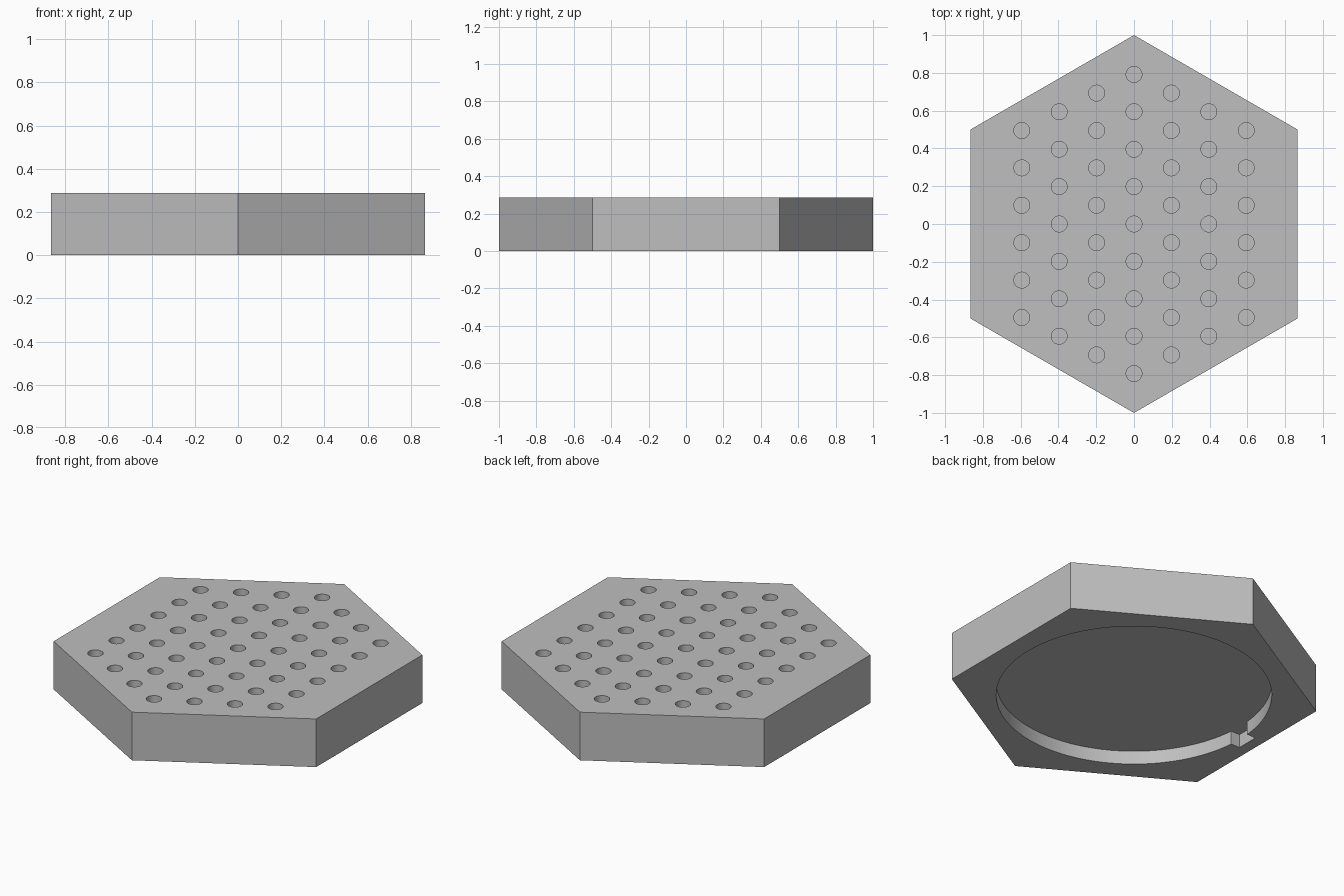
import bpy, bmesh, math

if "Cube" in bpy.data.objects:
    bpy.data.objects.remove(bpy.data.objects["Cube"])

HEIGHT = 0.287
RECESS_R, RECESS_DEPTH = 0.745, 0.08
NOTCH_X, NOTCH_HALF = -0.80, 0.067
HOLE_R, HOLE_DEPTH, PITCH = 0.042, 0.12, 0.198

grey = bpy.data.materials.new("plain grey")
grey.diffuse_color = (0.52, 0.52, 0.52, 1)
grey.use_nodes = True
grey.node_tree.nodes["Principled BSDF"].inputs["Base Color"].default_value = grey.diffuse_color


def circle(r, n, start=0.0, cx=0.0, cy=0.0):
    return [(cx + r * math.cos(start + math.tau * i / n),
             cy + r * math.sin(start + math.tau * i / n)) for i in range(n)]


def prisms(name, outlines, z0, z1):
    """One object made of closed prisms, each from a counter-clockwise outline."""
    bm = bmesh.new()
    for pts in outlines:
        low = [bm.verts.new((x, y, z0)) for x, y in pts]
        top = [bm.verts.new((x, y, z1)) for x, y in pts]
        bm.faces.new(low[::-1])
        bm.faces.new(top)
        for i in range(len(pts)):
            j = (i + 1) % len(pts)
            bm.faces.new((low[i], low[j], top[j], top[i]))
    mesh = bpy.data.meshes.new(name)
    bm.to_mesh(mesh)
    bm.free()
    mesh.materials.append(grey)
    obj = bpy.data.objects.new(name, mesh)
    bpy.context.collection.objects.link(obj)
    return obj


# Hexagonal block with points towards front and back
block = prisms("hexagonal_block", [circle(1, 6, math.pi / 2)], 0, HEIGHT)

# Blind holes in staggered columns, one fewer per column away from the middle
holes = []
for col in range(-3, 4):
    count = 9 - abs(col)
    for row in range(count):
        holes.append(circle(HOLE_R, 32, 0, col * PITCH, (row - (count - 1) / 2) * PITCH))
hole_cutter = prisms("hole_cutter", holes, HEIGHT - HOLE_DEPTH, HEIGHT + 0.1)

# Round recess underneath with a small square notch on the left
a = math.asin(NOTCH_HALF / RECESS_R)
steps = 96
outline = []
for i in range(steps + 1):
    t = math.pi + a + (math.tau - 2 * a) * i / steps
    outline.append((RECESS_R * math.cos(t), RECESS_R * math.sin(t)))
outline += [(NOTCH_X, NOTCH_HALF), (NOTCH_X, -NOTCH_HALF)]
recess_cutter = prisms("recess_cutter", [outline], -0.1, RECESS_DEPTH)

# Cut the block, then discard the cutters
bpy.context.view_layer.objects.active = block
block.select_set(True)
for cutter in (hole_cutter, recess_cutter):
    cutter.hide_render = True
    mod = block.modifiers.new(cutter.name, 'BOOLEAN')
    mod.operation = 'DIFFERENCE'
    mod.solver = 'EXACT'
    mod.object = cutter
    bpy.ops.object.modifier_apply(modifier=mod.name)
    bpy.data.objects.remove(cutter)

bpy.ops.object.shade_smooth_by_angle(angle=math.radians(30))
